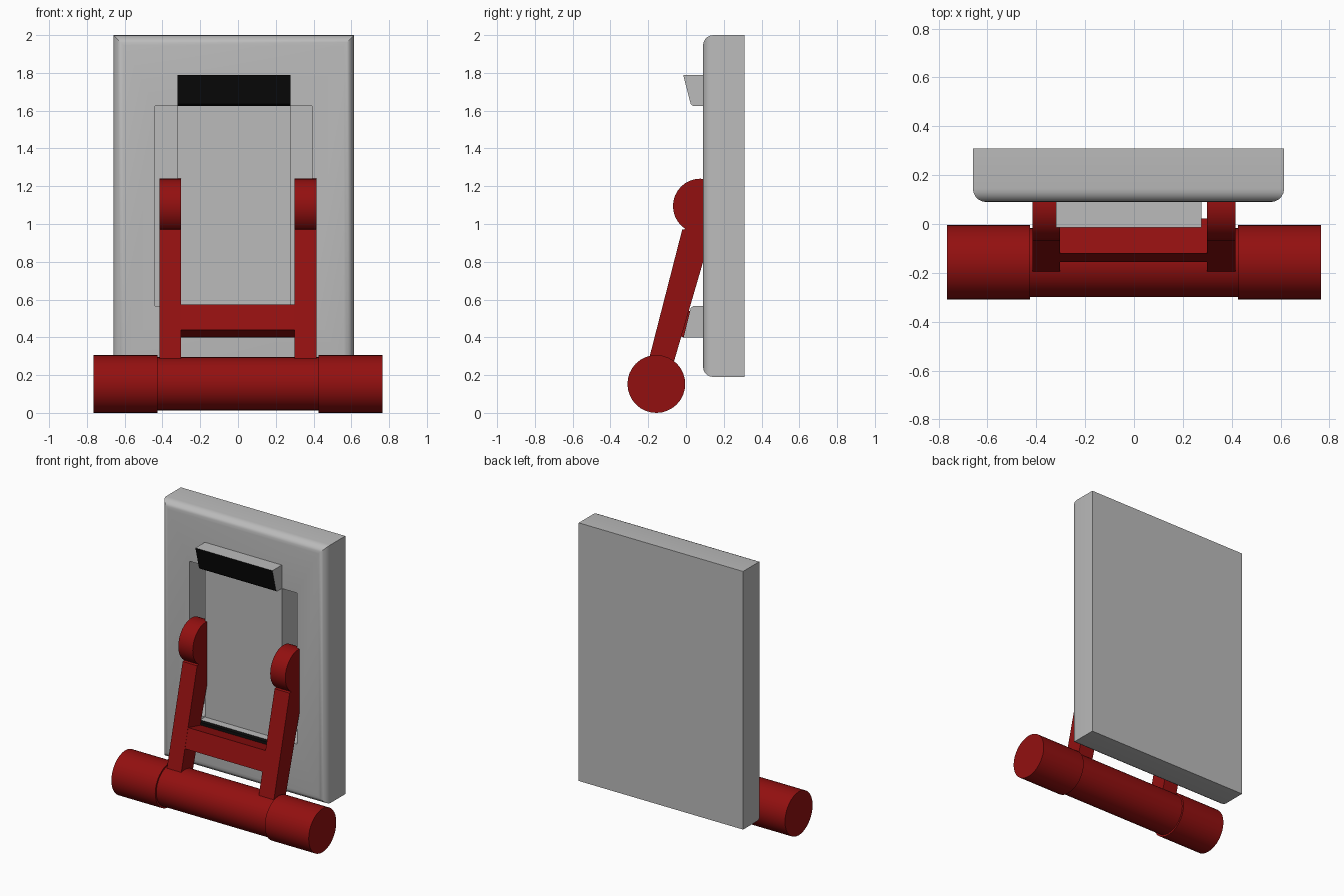
import bpy, bmesh, math

if "Cube" in bpy.data.objects:
    bpy.data.objects.remove(bpy.data.objects["Cube"])


def material(name, rgb):
    m = bpy.data.materials.new(name)
    m.diffuse_color = (*rgb, 1)
    m.use_nodes = True
    m.node_tree.nodes["Principled BSDF"].inputs["Base Color"].default_value = m.diffuse_color
    return m


GREY = material("light grey", (0.50, 0.50, 0.50))
RED = material("dark red", (0.29, 0.005, 0.005))
BLACK = material("black", (0.003, 0.003, 0.003))


def prism(name, profile, x0, x1, mats):
    """Extrude a (y, z) profile from x0 to x1."""
    bm = bmesh.new()
    a = [bm.verts.new((x0, y, z)) for y, z in profile]
    b = [bm.verts.new((x1, y, z)) for y, z in profile]
    bm.faces.new(a)
    bm.faces.new(b[::-1])
    n = len(profile)
    for i in range(n):
        j = (i + 1) % n
        bm.faces.new((a[i], b[i], b[j], a[j]))
    bmesh.ops.recalc_face_normals(bm, faces=bm.faces[:])
    me = bpy.data.meshes.new(name)
    bm.to_mesh(me)
    bm.free()
    ob = bpy.data.objects.new(name, me)
    bpy.context.collection.objects.link(ob)
    for m in mats:
        me.materials.append(m)
    return ob


def rect(y0, y1, z0, z1):
    return [(y0, z0), (y1, z0), (y1, z1), (y0, z1)]


def circle(cy, cz, r, n=32):
    return [(cy + r * math.cos(2 * math.pi * i / n),
             cz + r * math.sin(2 * math.pi * i / n)) for i in range(n)]


def smooth(ob):
    bpy.ops.object.select_all(action='DESELECT')
    ob.select_set(True)
    bpy.context.view_layer.objects.active = ob
    bpy.ops.object.shade_smooth_by_angle(angle=math.radians(35))


# wall plate with rounded front edges
plate = prism("wall_plate", rect(0.09, 0.31, 0.19, 2.0), -0.66, 0.615, [GREY])
bm = bmesh.new()
bm.from_mesh(plate.data)
edges = [e for e in bm.edges if all(v.co.y < 0.1 for v in e.verts)]
bmesh.ops.bevel(bm, geom=edges, offset=0.055, offset_type='OFFSET',
                segments=5, profile=0.5, affect='EDGES')
bm.to_mesh(plate.data)
bm.free()

# two deep slots that the lever arms swing in
for side, x0, x1 in (("left", -0.44, -0.32), ("right", 0.277, 0.393)):
    cutter = prism(side + "_slot_cutter", rect(0.0, 0.30, 0.565, 1.625), x0, x1, [GREY])
    cutter.hide_render = True
    cutter.hide_set(True)
    mod = plate.modifiers.new(side + "_slot", 'BOOLEAN')
    mod.operation = 'DIFFERENCE'
    mod.solver = 'EXACT'
    mod.object = cutter
smooth(plate)

# wedge stops above and below, black on the slanted front
half = [(0.09, 0.695), (-0.015, 0.695), (0.025, 0.54), (0.037, 0.53), (0.09, 0.53)]
for name, s in (("upper_stop", 1), ("lower_stop", -1)):
    stop = prism(name, [(y, 1.095 + s * z) for y, z in half], -0.32, 0.277, [GREY, BLACK])
    for f in stop.data.polygons:
        if f.normal.y < -0.5:
            f.material_index = 1

# lever arms and their pivot discs
for side, x0, x1 in (("left", -0.415, -0.303), ("right", 0.298, 0.415)):
    prism(side + "_arm", [(-0.205, 0.25), (-0.07, 0.25), (0.149, 1.0), (-0.02, 0.97)],
          x0, x1, [RED])
    smooth(prism(side + "_pivot", circle(0.076, 1.095, 0.145), x0, x1, [RED]))

# crossbar between the arms
prism("crossbar", [(-0.155, 0.44), (-0.12, 0.575), (0.022, 0.538), (-0.012, 0.40)],
      -0.303, 0.298, [RED])

# handle with thicker grips at both ends
smooth(prism("handle_bar", circle(-0.157, 0.154, 0.141), -0.43, 0.43, [RED]))
for side, x0, x1 in (("left", -0.765, -0.425), ("right", 0.425, 0.765)):
    smooth(prism(side + "_grip", circle(-0.157, 0.153, 0.153), x0, x1, [RED]))
